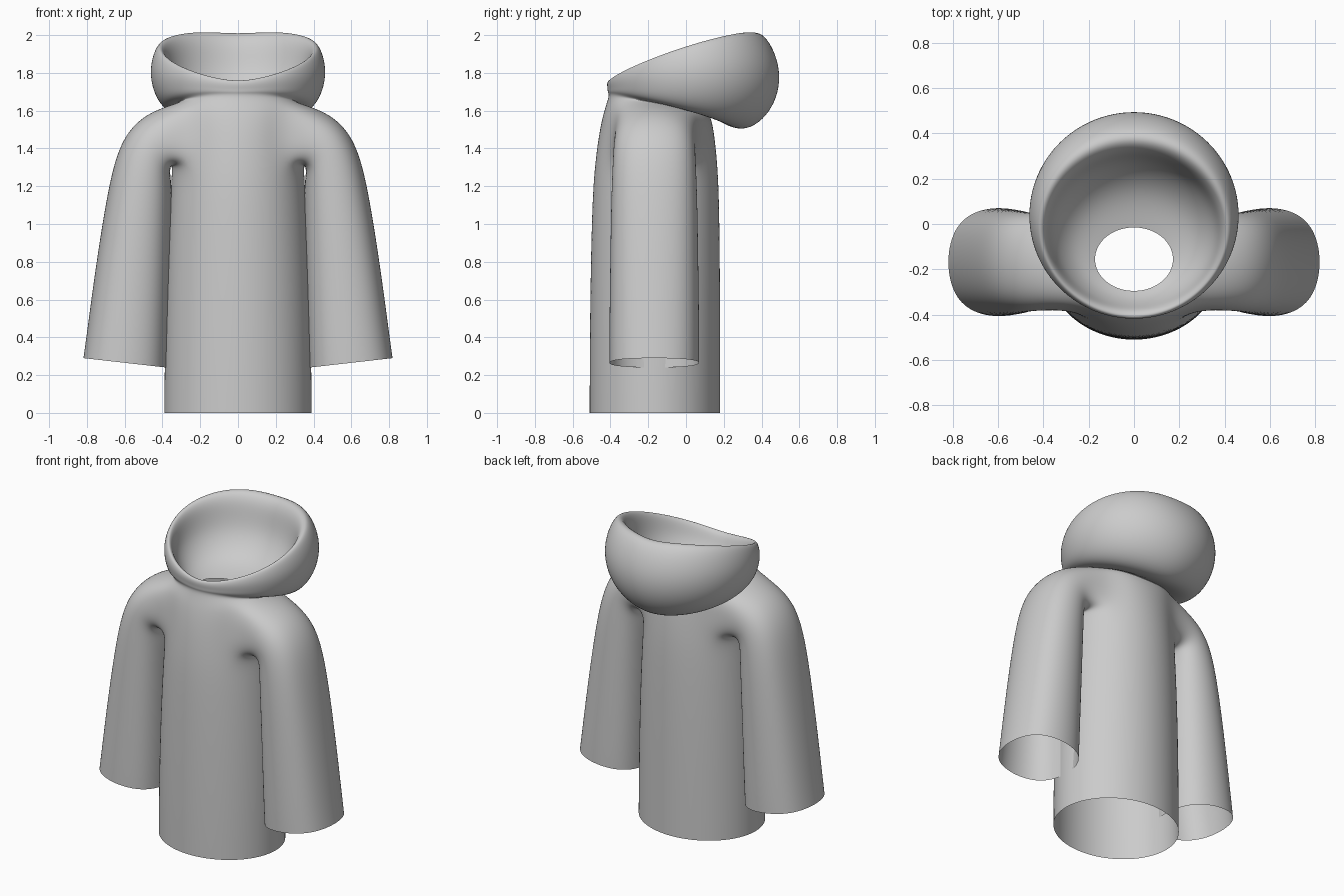
import bpy, bmesh
from math import cos, sin, radians, copysign

if "Cube" in bpy.data.objects:
    bpy.data.objects.remove(bpy.data.objects["Cube"])

N = 16          # sides of the body and hood rings
M = 12          # sides of the sleeve rings
bm = bmesh.new()


def ring(rx, yf, yb, zf, zb, bump=0.0):
    """Oval ring, tilted from front height zf to back height zb, sides raised by bump."""
    verts = []
    for k in range(N):
        a = radians(360 / N * k)
        c, s = cos(a), sin(a)
        y = (yf + yb) / 2 + 1.025 * (yb - yf) / 2 * s
        z = zf + (zb - zf) * (s + 1) / 2 + bump * abs(c)
        verts.append(bm.verts.new((1.025 * rx * c, y, z)))
    return verts


def bridge(a, b, skip=()):
    n = len(a)
    for i in range(n):
        if i not in skip:
            j = (i + 1) % n
            bm.faces.new((a[i], a[j], b[j], b[i]))


def power(v, p=0.85):
    return copysign(abs(v) ** p, v)


def sleeve_ring(side, outer, inner, depth, yc=-0.168):
    """Rounded-square ring between an outer and an inner (x, z) point."""
    mx, mz = (outer[0] + inner[0]) / 2, (outer[1] + inner[1]) / 2
    hx, hz = (outer[0] - inner[0]) / 2, (outer[1] - inner[1]) / 2
    verts = []
    for i in range(M):
        t = radians(360 / M * i)
        c, s = 1.04 * power(cos(t)), 1.03 * power(sin(t))
        verts.append(bm.verts.new((side * (mx + hx * c), yc + depth * s, mz + hz * c)))
    return verts


# Body: hem up to the shoulders, then the neck seam
body = [ring(*p) for p in (
    (0.390, -0.51, 0.180, 0.00, 0.00),
    (0.388, -0.51, 0.180, 0.30, 0.30),
    (0.378, -0.505, 0.180, 0.75, 0.75),
    (0.358, -0.495, 0.175, 1.15, 1.15),
    (0.345, -0.480, 0.165, 1.33, 1.33),
    (0.350, -0.460, 0.150, 1.48, 1.47),
    (0.360, -0.435, 0.135, 1.59, 1.55, 0.06),
)]

# Hood: neck seam, outer bowl, rolled rim, inner bowl, neck opening
hood = [ring(*p) for p in (
    (0.290, -0.405, 0.110, 1.680, 1.590, 0.01),
    (0.390, -0.415, 0.300, 1.695, 1.450, 0.04),
    (0.450, -0.415, 0.475, 1.710, 1.600, 0.04),
    (0.472, -0.420, 0.515, 1.735, 1.830, 0.05),
    (0.425, -0.410, 0.395, 1.755, 2.050, 0.06),
    (0.380, -0.380, 0.305, 1.740, 1.960, 0.06),
    (0.365, -0.360, 0.290, 1.700, 1.790, 0.02),
    (0.280, -0.330, 0.160, 1.650, 1.640),
    (0.172, -0.295, -0.015, 1.615, 1.600),
)]

# Leave armholes open between the chest and shoulder rings
LOW, MID, TOP = 4, 5, 6
armhole = {14, 15, 0, 1, 6, 7, 8, 9}
rings = body + hood
for i in range(len(rings) - 1):
    bridge(rings[i], rings[i + 1], armhole if i in (LOW, MID) else ())

# Sleeves grown out of the armholes
for side in (1, -1):
    def at(level, k):
        return body[level][(k if side > 0 else 8 - k) % N]
    loop = [at(TOP, k) for k in (0, 1, 2)] + [at(MID, 2)]
    loop += [at(LOW, k) for k in (2, 1, 0, -1, -2)]
    loop += [at(MID, -2)] + [at(TOP, k) for k in (-2, -1)]
    for outer, inner, depth in (
        ((0.505, 1.575), (0.365, 1.29), 0.215),
        ((0.625, 1.440), (0.350, 1.20), 0.222),
        ((0.690, 1.180), (0.352, 1.06), 0.230),
        ((0.755, 0.760), (0.363, 0.69), 0.236),
        ((0.800, 0.420), (0.373, 0.37), 0.240),
        ((0.818, 0.290), (0.378, 0.24), 0.240),
    ):
        nxt = sleeve_ring(side, outer, inner, depth)
        bridge(loop, nxt)
        loop = nxt

# Remove vertices not used by any face and make normals consistent
bmesh.ops.delete(bm, geom=[v for v in bm.verts if not v.link_faces], context='VERTS')
bmesh.ops.recalc_face_normals(bm, faces=bm.faces)
for f in bm.faces:
    f.smooth = True

mesh = bpy.data.meshes.new("hooded_robe")
bm.to_mesh(mesh)
bm.free()
robe = bpy.data.objects.new("hooded_robe", mesh)
bpy.context.collection.objects.link(robe)
sub = robe.modifiers.new("smooth_cloth", 'SUBSURF')
sub.levels = sub.render_levels = 3
